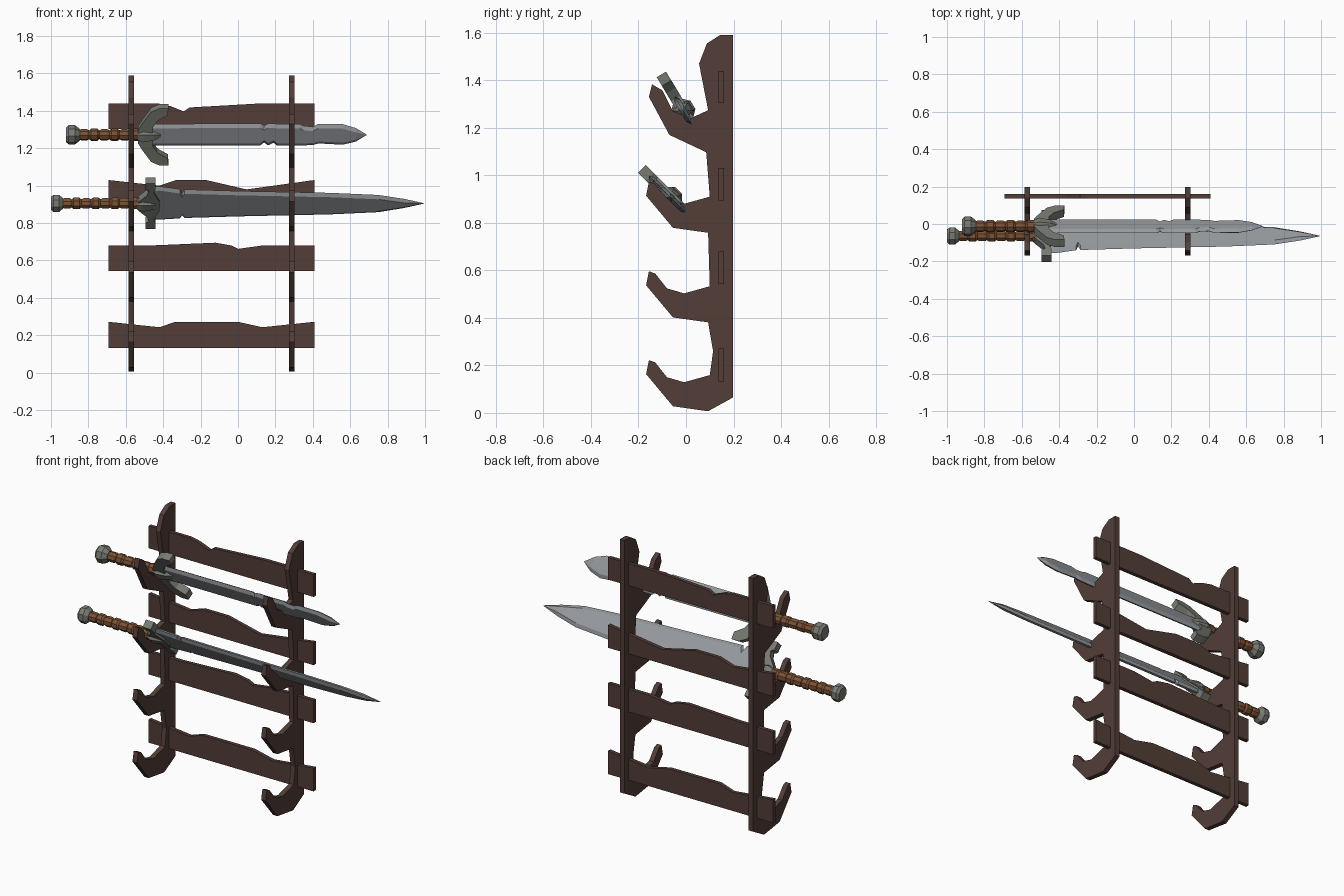
import bpy, bmesh
from math import cos, sin, tau, radians
from mathutils import Matrix

if "Cube" in bpy.data.objects:
    bpy.data.objects.remove(bpy.data.objects["Cube"])


def material(name, rgb):
    m = bpy.data.materials.new(name)
    m.diffuse_color = (*rgb, 1)
    m.use_nodes = True
    m.node_tree.nodes["Principled BSDF"].inputs["Base Color"].default_value = m.diffuse_color
    return m


WOOD = material("dark_wood", (0.085, 0.047, 0.038))
STEEL = material("steel", (0.30, 0.32, 0.34))
IRON = material("aged_iron", (0.19, 0.20, 0.17))
LEATHER = material("leather", (0.20, 0.085, 0.035))


def make(name, verts, faces, mat, matrix=Matrix()):
    bm = bmesh.new()
    vs = [bm.verts.new(v) for v in verts]
    for f in faces:
        bm.faces.new([vs[i] for i in f])
    bmesh.ops.remove_doubles(bm, verts=bm.verts, dist=1e-5)
    bmesh.ops.recalc_face_normals(bm, faces=bm.faces)
    me = bpy.data.meshes.new(name)
    bm.to_mesh(me)
    bm.free()
    me.materials.append(mat)
    ob = bpy.data.objects.new(name, me)
    ob.matrix_world = matrix
    bpy.context.collection.objects.link(ob)
    return ob


def loft(name, rings, mat, matrix=Matrix()):
    # closed rings of equal length, joined in order and capped
    n = len(rings[0])
    verts = [v for r in rings for v in r]
    faces = [(k * n + i, k * n + (i + 1) % n, (k + 1) * n + (i + 1) % n, (k + 1) * n + i)
             for k in range(len(rings) - 1) for i in range(n)]
    faces += [tuple(range(n)), tuple(range(len(verts) - n, len(verts)))]
    return make(name, verts, faces, mat, matrix)


def lathe_x(name, profile, sides, mat, matrix):
    rings = [[(x, r * cos(tau * (i + .5) / sides), r * sin(tau * (i + .5) / sides))
              for i in range(sides)] for x, r in profile]
    return loft(name, rings, mat, matrix)


def slab_xz(name, pts, y0, y1, mat, matrix=Matrix()):
    return loft(name, [[(x, y, z) for x, z in pts] for y in (y0, y1)], mat, matrix)


# side posts with four hooks each
hook = [(.10, .533), (-.008, .503), (-.08, .524), (-.13, .587), (-.156, .596),
        (-.168, .537), (-.055, .402), (.093, .381)]
post = [(.198, .065), (.198, 1.59), (.143, 1.59), (.088, 1.555), (.055, 1.47),
        (.093, 1.274), (.02, 1.24), (-.055, 1.27), (-.10, 1.358), (-.143, 1.383),
        (-.156, 1.33), (-.07, 1.17), (.085, 1.097)]
for dz in (.377, 0, -.374):
    post += [(y, z + dz) for y, z in hook]
    if dz == 0:
        post.append((.114, .26))
for name, x in (("left_post", -.571), ("right_post", .287)):
    loft(name, [[(x + d, y, z) for y, z in post] for d in (-.015, .015)], WOOD)

# back slats with worn top edges
slats = [
    (.132, .272, [(-.42, .243), (-.335, .272), (0, .272), (.13, .243)]),
    (.543, .68, [(-.47, .68), (-.12, .695), (-.035, .68), (0, .662), (.13, .68)]),
    (.893, 1.03, [(-.42, 1.0), (-.33, 1.03), (-.17, 1.03), (.045, .98), (.12, .99)]),
    (1.304, 1.438, [(-.42, 1.438), (-.36, 1.425), (-.29, 1.397), (-.26, 1.418), (.09, 1.438)]),
]
for i, (z0, z1, top) in enumerate(slats):
    pts = [(-.692, z0), (-.692, z1)] + top + [(.408, z1), (.408, z0)]
    slab_xz(f"back_slat_{i + 1}", pts, .137, .16, WOOD)


def sword(label, y, z, tilt, blade, guard, grip, segments, pommel):
    m = Matrix.Translation((0, y, z)) @ Matrix.Rotation(radians(tilt), 4, 'X')
    # blade: flat faces with bevelled cutting edges and nicks
    t, rings = .013, []
    for x, a, b in blade:
        w = min(.02, (a - b) * .25)
        k = t if a - b > .01 else .001
        rings.append([(x, 0, a), (x, -k, a - w), (x, -k, b + w),
                      (x, 0, b), (x, k, b + w), (x, k, a - w)])
    loft(f"{label}_blade", rings, STEEL, m)
    # guard: shaped plate plus faceted middle block
    slab_xz(f"{label}_guard", guard, -.023, .023, IRON, m)
    g1 = grip[1]
    lathe_x(f"{label}_guard_collar", [(g1 - .01, .034), (g1 + .02, .046), (g1 + .075, .036),
                                      (g1 + .12, .012)], 6, IRON, m)
    # grip: row of bulging leather wraps
    step = (grip[1] - grip[0]) / segments
    prof = []
    for i in range(segments):
        x = grip[0] + i * step
        r = .033 if i % 2 else .030
        prof += [(x, .024), (x + step * .2, r), (x + step * .8, r)]
    prof.append((grip[1], .024))
    lathe_x(f"{label}_grip", prof, 8, LEATHER, m)
    # pommel
    p0, p1, r = pommel
    d = p1 - p0
    lathe_x(f"{label}_pommel", [(p0, r * .75), (p0 + d * .2, r), (p0 + d * .65, r),
                                (p1, r * .6)], 8, IRON, m)


# upper sword with curved horn guard
half = [(-.535, .04), (-.51, .085), (-.465, .155), (-.42, .178), (-.372, .178),
        (-.375, .135), (-.43, .10), (-.455, .06), (-.455, .03)]
horns = half + [(x, -v) for x, v in reversed(half)]
sword("upper_sword", -.012, 1.272, 31,
      [(-.48, .068, -.066), (.12, .07, -.066), (.14, .056, -.048), (.16, .07, -.066),
       (.19, .07, -.05), (.21, .068, -.068), (.33, .068, -.068), (.35, .056, -.066),
       (.40, .050, -.064), (.43, .068, -.054), (.56, .066, -.062), (.63, .042, -.042),
       (.687, .002, -.002)],
      horns, (-.85, -.525), 6, (-.92, -.845, .052))

# lower sword with straight block-ended guard
half = [(-.535, .03), (-.485, .085), (-.475, .115), (-.495, .125), (-.495, .172),
        (-.44, .172), (-.44, .125), (-.45, .10), (-.42, .035)]
bar = half + [(x, -v) for x, v in reversed(half)]
sword("lower_sword", -.064, .905, 45,
      [(-.48, .12, -.115), (-.42, .13, -.122), (-.31, .108, -.113), (-.30, .08, -.09),
       (-.285, .106, -.11), (0, .094, -.098), (.49, .08, -.083), (.75, .064, -.066),
       (.89, .034, -.034), (.993, .002, -.002)],
      bar, (-.94, -.53), 8, (-1.0, -.935, .05))
